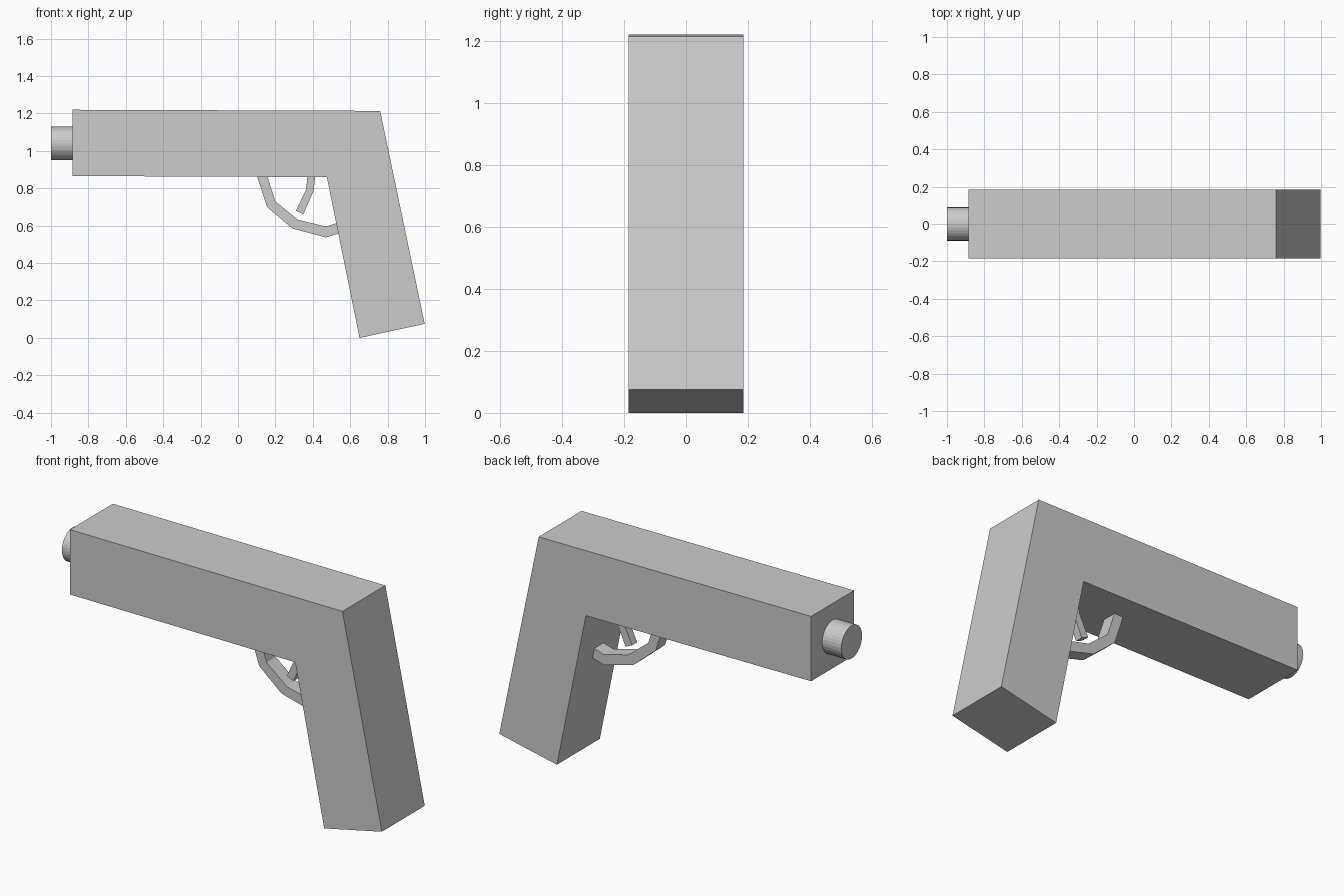
import bpy, bmesh, math

if "Cube" in bpy.data.objects:
    bpy.data.objects.remove(bpy.data.objects["Cube"])


def extrude_profile(name, points, half_width):
    """Closed x/z profile extruded symmetrically along y."""
    bm = bmesh.new()
    face = bm.faces.new([bm.verts.new((x, -half_width, z)) for x, z in points])
    result = bmesh.ops.extrude_face_region(bm, geom=[face])
    verts = [g for g in result["geom"] if isinstance(g, bmesh.types.BMVert)]
    bmesh.ops.translate(bm, verts=verts, vec=(0, 2 * half_width, 0))
    bmesh.ops.recalc_face_normals(bm, faces=bm.faces)
    mesh = bpy.data.meshes.new(name)
    bm.to_mesh(mesh)
    bm.free()
    obj = bpy.data.objects.new(name, mesh)
    bpy.context.collection.objects.link(obj)
    return obj


# Slide and raked grip as one L-shaped block
extrude_profile("body_and_grip", [
    (-0.885, 0.866), (0.475, 0.860), (0.65, 0.0), (0.998, 0.075),
    (0.76, 1.214), (-0.885, 1.22)], 0.185)

# Trigger guard, running from the underside into the grip
guard_outer = [(0.097, 0.88), (0.155, 0.70), (0.29, 0.585), (0.47, 0.537), (0.57, 0.568)]
guard_inner = [(0.152, 0.88), (0.20, 0.73), (0.32, 0.632), (0.47, 0.595), (0.56, 0.624)]
extrude_profile("trigger_guard", guard_outer + guard_inner[::-1], 0.04)

# Bent trigger
extrude_profile("trigger", [
    (0.372, 0.88), (0.365, 0.795), (0.31, 0.68),
    (0.35, 0.662), (0.404, 0.785), (0.415, 0.88)], 0.022)

# Round muzzle
bpy.ops.mesh.primitive_cylinder_add(
    vertices=32, radius=0.09, depth=0.13,
    location=(-0.935, 0, 1.04), rotation=(0, math.pi / 2, 0))
bpy.context.object.name = "muzzle"
